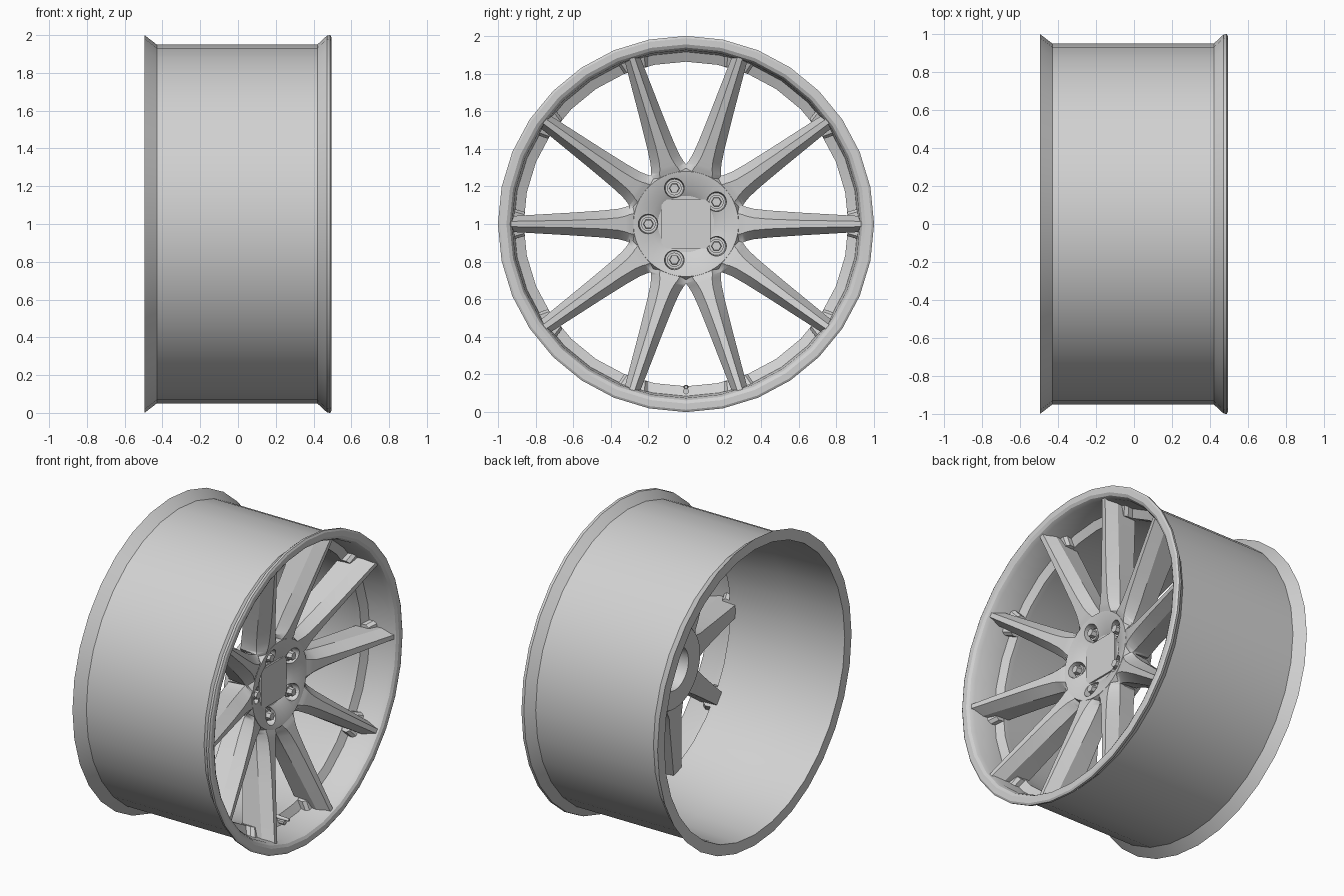
import bpy, bmesh, math
from mathutils import Matrix, Vector

if "Cube" in bpy.data.objects:
    bpy.data.objects.remove(bpy.data.objects["Cube"])

grey = bpy.data.materials.new("satin_grey")
grey.use_nodes = True
COLOUR = (0.64, 0.64, 0.64, 1)
grey.diffuse_color = COLOUR
grey.node_tree.nodes["Principled BSDF"].inputs["Base Color"].default_value = COLOUR

SPOKES, LUGS = 10, 5


def finish(name, bm):
    """Turn a bmesh into an object standing at wheel-centre height."""
    bmesh.ops.recalc_face_normals(bm, faces=bm.faces)
    mesh = bpy.data.meshes.new(name)
    bm.to_mesh(mesh)
    bm.free()
    ob = bpy.data.objects.new(name, mesh)
    ob.location.z = 1
    bpy.context.collection.objects.link(ob)
    mesh.materials.append(grey)
    return ob


def smooth(ob, degrees=30):
    bpy.ops.object.select_all(action="DESELECT")
    ob.select_set(True)
    bpy.context.view_layer.objects.active = ob
    bpy.ops.object.shade_smooth_by_angle(angle=math.radians(degrees))


def lathe(name, profile, sides):
    """Spin a closed (x, radius) profile about the x axis."""
    bm = bmesh.new()
    rings = []
    for i in range(sides):
        a = 2 * math.pi * i / sides
        rings.append([bm.verts.new((x, r * math.cos(a), r * math.sin(a)))
                      for x, r in profile])
    n = len(profile)
    for i in range(sides):
        a, b = rings[i], rings[(i + 1) % sides]
        for j in range(n):
            k = (j + 1) % n
            bm.faces.new((a[j], a[k], b[k], b[j]))
    bmesh.ops.remove_doubles(bm, verts=bm.verts, dist=1e-5)
    return finish(name, bm)


def loft(bm, sections, turn):
    """Bridge cross-sections: radius, front and side half widths, front, shoulder and back x."""
    loops = []
    for r, f, w, xf, xs, xb in sections:
        pts = [(xf, f), (xs, w), (xb, w * 0.9), (xb, -w * 0.9), (xs, -w), (xf, -f)]
        loops.append([bm.verts.new(turn @ Vector((x, r, t))) for x, t in pts])
    for a, b in zip(loops, loops[1:]):
        for j in range(len(a)):
            k = (j + 1) % len(a)
            bm.faces.new((a[j], a[k], b[k], b[j]))
    bm.faces.new(loops[0])
    bm.faces.new(loops[-1])


def axial_cylinder(bm, x0, x1, radius, y, z, sides, top=None):
    place = Matrix.Translation(((x0 + x1) / 2, y, z)) @ Matrix.Rotation(math.pi / 2, 4, "Y")
    bmesh.ops.create_cone(bm, cap_ends=True, segments=sides, radius1=radius,
                          radius2=radius if top is None else top,
                          depth=x1 - x0, matrix=place)


# Barrel with both flanges; the bore tapers to a ledge behind the spokes
rim = lathe("rim_barrel", [
    (-0.495, 0.93), (-0.495, 1.0), (-0.43, 0.95), (0.42, 0.95), (0.472, 0.998),
    (0.488, 1.0), (0.495, 0.988), (0.495, 0.955), (0.485, 0.938), (0.46, 0.925),
    (0.31, 0.915), (0.285, 0.863), (0.25, 0.863), (-0.10, 0.912), (-0.43, 0.925)], 32)
smooth(rim)

# Spokes with flared roots, and the gussets joining them to the rim
spokes, gussets = bmesh.new(), bmesh.new()
for i in range(SPOKES):
    turn = Matrix.Rotation(2 * math.pi * i / SPOKES, 3, "X")
    loft(spokes, [
        (0.24, 0.066, 0.078, 0.280, 0.27, 0.13),
        (0.30, 0.050, 0.099, 0.308, 0.265, 0.14),
        (0.32, 0.042, 0.091, 0.314, 0.262, 0.145),
        (0.36, 0.033, 0.081, 0.325, 0.265, 0.15),
        (0.44, 0.026, 0.072, 0.347, 0.28, 0.17),
        (0.60, 0.020, 0.061, 0.390, 0.32, 0.20),
        (0.93, 0.014, 0.042, 0.475, 0.40, 0.26)], turn)
    loft(gussets, [(0.86, 0.05, 0.065, 0.34, 0.32, 0.25),
                   (0.93, 0.07, 0.085, 0.37, 0.35, 0.25)], turn)
smooth(finish("spokes", spokes), 25)
smooth(finish("spoke_gussets", gussets))

# Dished hub with a rear bore
hub = lathe("hub", [
    (0.245, 0), (0.25, 0.15), (0.272, 0.185), (0.296, 0.26), (0.300, 0.28), (0.27, 0.295),
    (0.12, 0.285), (0.08, 0.26), (0.08, 0.14), (0.18, 0.13), (0.18, 0)], 40)

# Lug positions
lugs = []
for i in range(LUGS):
    a = 2 * math.pi * (i + 0.5) / LUGS
    lugs.append((0.2 * math.cos(a), 0.2 * math.sin(a)))

# Lug pockets cut through the hub face and spoke roots
cut = bmesh.new()
for y, z in lugs:
    axial_cylinder(cut, 0.215, 0.36, 0.048, y, z, 24, 0.058)
cutter = finish("lug_pocket_cutter", cut)
cutter.hide_render = True
for part in (hub, bpy.data.objects["spokes"]):
    mod = part.modifiers.new("lug_pockets", "BOOLEAN")
    mod.operation, mod.solver, mod.object = "DIFFERENCE", "EXACT", cutter
    mod.use_self = True
    bpy.context.view_layer.objects.active = part
    bpy.ops.object.modifier_apply(modifier=mod.name)
bpy.data.objects.remove(cutter)
smooth(hub)

# Lug bolts: round collar, hexagonal head
bolts = bmesh.new()
for y, z in lugs:
    axial_cylinder(bolts, 0.20, 0.255, 0.038, y, z, 20)
    axial_cylinder(bolts, 0.25, 0.29, 0.028, y, z, 6, 0.025)
smooth(finish("lug_bolts", bolts))

# Square centre cap with softened corners
cap = bmesh.new()
bmesh.ops.create_cube(cap, size=1, matrix=Matrix.Translation((0.25, 0, 0))
                      @ Matrix.Diagonal((0.02, 0.26, 0.26, 1)))
corners = [e for e in cap.edges if abs(e.verts[0].co.x - e.verts[1].co.x) > 0.01]
bmesh.ops.bevel(cap, geom=corners, offset=0.03, segments=2, affect="EDGES", profile=0.5)
finish("centre_cap", cap)

# Valve stem at the bottom of the rim
valve = bmesh.new()
axial_cylinder(valve, 0.26, 0.34, 0.016, 0, -0.89, 12)
axial_cylinder(valve, 0.28, 0.37, 0.013, 0, -0.868, 12, 0.009)
smooth(finish("valve_stem", valve))
